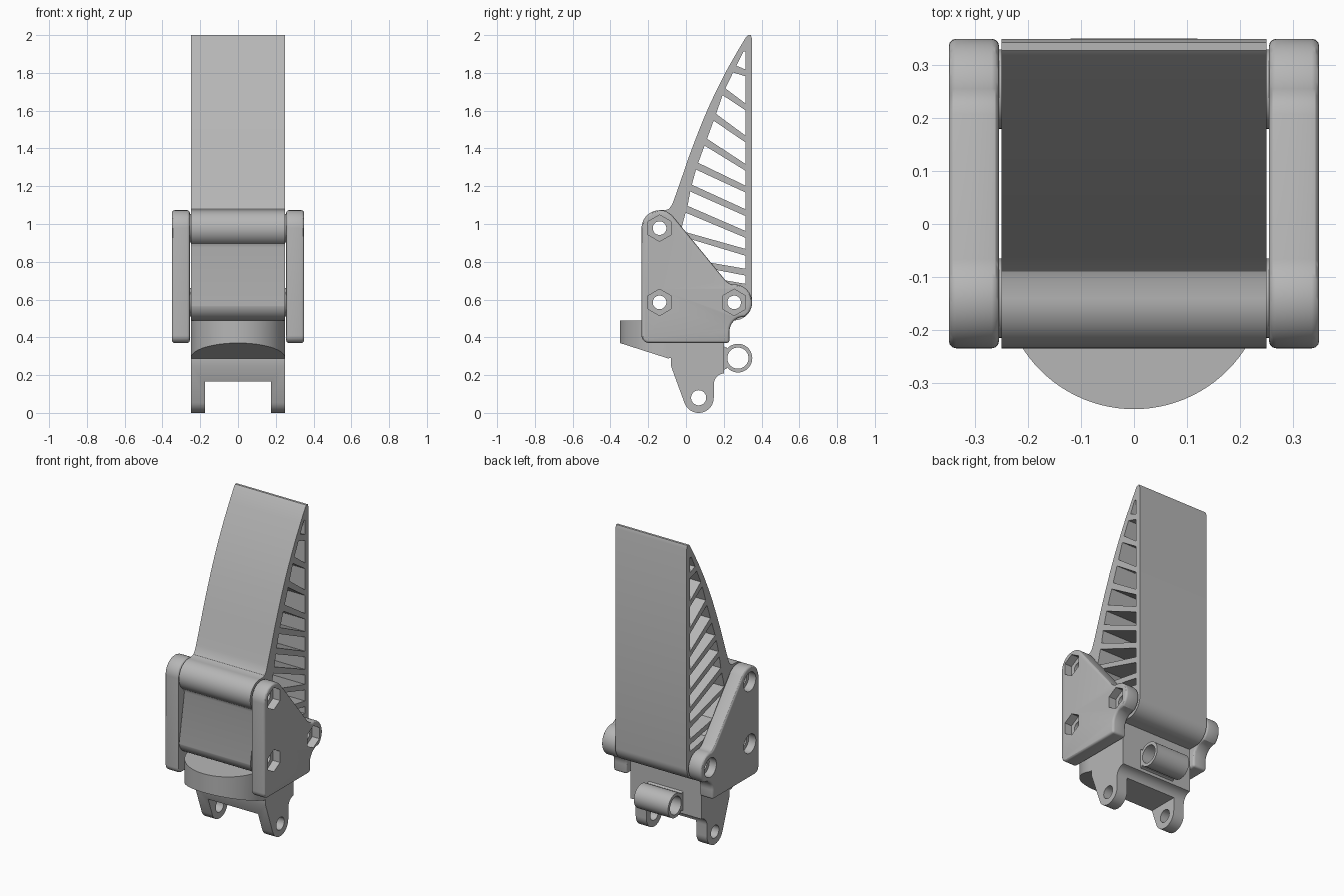
import bpy, bmesh, math
from mathutils import Matrix

if "Cube" in bpy.data.objects:
    bpy.data.objects.remove(bpy.data.objects["Cube"])

grey = bpy.data.materials.new("plain_grey")
grey.diffuse_color = (0.47, 0.47, 0.47, 1)
grey.use_nodes = True
grey.node_tree.nodes["Principled BSDF"].inputs["Base Color"].default_value = grey.diffuse_color
TURN = Matrix(((0, 0, 1), (1, 0, 0), (0, 1, 0)))   # profile (y, z) -> side plane


def arc(cy, cz, r, a0, a1, n=20):
    return [(cy + r * math.cos(math.radians(a0 + (a1 - a0) * i / n)),
             cz + r * math.sin(math.radians(a0 + (a1 - a0) * i / n))) for i in range(n + 1)]


def ring(cy, cz, r, n=40):
    return arc(cy, cz, r, 90, 450, n)[:-1]


def profile(name, loops, x0, x1):
    """Extrude a side profile (first loop outline, the rest holes) from x0 to x1."""
    cu = bpy.data.curves.new(name, 'CURVE')
    cu.dimensions, cu.fill_mode = '2D', 'BOTH'
    cu.extrude = (x1 - x0) / 2
    for pts in loops:
        sp = cu.splines.new('POLY')
        sp.points.add(len(pts) - 1)
        for p, (y, z) in zip(sp.points, pts):
            p.co = (y, z, 0, 1)
        sp.use_cyclic_u = True
    ob = bpy.data.objects.new(name, cu)
    bpy.context.collection.objects.link(ob)
    pick(ob)
    bpy.ops.object.convert(target='MESH')
    ob = bpy.context.object
    ob.data.transform(Matrix.Translation(((x0 + x1) / 2, 0, 0)) @ TURN.to_4x4())
    bm = bmesh.new()
    bm.from_mesh(ob.data)
    bmesh.ops.remove_doubles(bm, verts=bm.verts, dist=1e-5)
    bmesh.ops.dissolve_limit(bm, angle_limit=0.002, verts=bm.verts, edges=bm.edges)
    bmesh.ops.recalc_face_normals(bm, faces=bm.faces)
    bm.to_mesh(ob.data)
    bm.free()
    return ob


def pick(ob):
    bpy.ops.object.select_all(action='DESELECT')
    ob.select_set(True)
    bpy.context.view_layer.objects.active = ob


def cut(ob, cutter):
    mod = ob.modifiers.new("cut", 'BOOLEAN')
    mod.operation, mod.object, mod.solver = 'DIFFERENCE', cutter, 'EXACT'
    pick(ob)
    bpy.ops.object.modifier_apply(modifier=mod.name)
    bpy.data.objects.remove(cutter)


def finish(ob):
    ob.data.materials.clear()
    ob.data.materials.append(grey)
    pick(ob)
    bpy.ops.object.shade_smooth_by_angle(angle=math.radians(30))


BOLTS = [(-0.14, 0.978), (-0.14, 0.585), (0.255, 0.585)]

# Fin: curved front skin, straight back, slanted ribs between slots
skin = [(0.16, 0.69), (-0.035, 0.975), (0.005, 1.078), (0.026, 1.19), (0.058, 1.306),
        (0.105, 1.433), (0.153, 1.565), (0.2, 1.70), (0.258, 1.82), (0.312, 1.93)]


def inner(z):
    for (y0, z0), (y1, z1) in zip(skin, skin[1:]):
        if z <= z1:
            return y0 + (y1 - y0) * (z - z0) / (z1 - z0)
    return skin[-1][0]


ribs = [(1.93, 1.93), (1.82, 1.80), (1.70, 1.62), (1.565, 1.45), (1.433, 1.30), (1.306, 1.185),
        (1.19, 1.06), (1.078, 0.945), (0.946, 0.85), (0.785, 0.745), (0.695, 0.665)]
t = 0.018
slots = []
for (l0, r0), (l1, r1) in zip(ribs, ribs[1:]):
    slots.append([(inner(l0 - t), l0 - t), (0.315, r0 - t),
                  (0.315, r1 + t), (inner(l1 + t), l1 + t)])
outline = (arc(-0.14, 0.585, 0.095, 190, 270) + arc(0.255, 0.585, 0.095, 270, 360)
           + [(0.35, 1.98), (0.343, 2.0), (0.328, 2.0), (0.318, 1.99), (0.27, 1.91), (0.216, 1.815),
              (0.17, 1.725), (0.127, 1.635), (0.086, 1.54), (0.047, 1.44), (0.014, 1.352),
              (-0.016, 1.264), (-0.04, 1.195), (-0.063, 1.13), (-0.075, 1.10), (-0.09, 1.08),
              (-0.11, 1.073)]
           + arc(-0.14, 0.978, 0.095, 90, 240) + [(-0.18, 0.875)])
finish(profile("ribbed_fin", [outline] + slots + [ring(y, z, 0.036) for y, z in BOLTS], -0.25, 0.25))

# Side plates: bevelled, hex pockets on the right, round pockets on the left
plate_shape = (arc(-0.195, 0.41, 0.04, 180, 270, 8) + [(0.23, 0.37)]
               + arc(0.31, 0.43, 0.08, 180, 110, 8)
               + arc(0.255, 0.585, 0.095, -52, 97)
               + [(0.225, 0.688), (0.207, 0.704)] + arc(-0.14, 0.978, 0.095, 39, 180))
for side, sides, rad in ((1, 6, 0.07), (-1, 40, 0.06)):
    x0, x1 = sorted((side * 0.255, side * 0.35))
    plate = profile("right_plate" if side > 0 else "left_plate", [plate_shape], x0, x1)
    bev = plate.modifiers.new("bevel", 'BEVEL')
    bev.width, bev.segments, bev.use_clamp_overlap = 0.014, 3, False
    bev.limit_method, bev.angle_limit = 'ANGLE', math.radians(45)
    pick(plate)
    bpy.ops.object.modifier_apply(modifier=bev.name)
    for y, z in BOLTS:
        cut(plate, profile("hole_cutter", [ring(y, z, 0.036)], x0 - 0.1, x1 + 0.1))
        p0, p1 = sorted((side * 0.30, side * 0.40))
        cut(plate, profile("pocket_cutter", [ring(y, z, rad, sides)], p0, p1))
    finish(plate)

# Bolt spacers bridging the thin gap beside the fin
for i, (y, z) in enumerate(BOLTS):
    for s in (-1, 1):
        a, b = sorted((s * 0.245, s * 0.26))
        finish(profile("bolt_spacer", [ring(y, z, 0.075), ring(y, z, 0.036)], a, b))

# Lower bracket with two legs
body = ([(-0.1, 0.489), (-0.1, 0.29), (-0.08, 0.29), (-0.08, 0.25)]
        + arc(0.067, 0.08, 0.08, 198, 360) + arc(0.207, 0.15, 0.06, 180, 95, 8)
        + [(0.2, 0.489)])
bracket = profile("leg_bracket", [body, ring(0.067, 0.08, 0.04)], -0.25, 0.25)
cut(bracket, profile("slot_cutter", [[(-0.3, -0.1), (0.4, -0.1), (0.4, 0.165), (-0.3, 0.165)]],
                     -0.175, 0.175))
finish(bracket)

# Cross tube behind the bracket, with its short web
finish(profile("cross_tube", [ring(0.275, 0.29, 0.076), ring(0.275, 0.29, 0.056)], -0.12, 0.12))
finish(profile("tube_web", [[(0.18, 0.22), (0.216, 0.235), (0.216, 0.345), (0.18, 0.36)]], -0.12, 0.12))

# Round front disc with a sloping underside
bm = bmesh.new()
bmesh.ops.create_cone(bm, cap_ends=True, segments=96, radius1=0.25, radius2=0.25, depth=0.29,
                      matrix=Matrix.Translation((0, -0.1, 0.344)))
for co, no in (((0, -0.35, 0.37), (0, -0.08, -0.25)), ((0, -0.09, 0), (0, 1, 0))):
    res = bmesh.ops.bisect_plane(bm, geom=bm.verts[:] + bm.edges[:] + bm.faces[:],
                                 plane_co=co, plane_no=no, clear_outer=True)
    bmesh.ops.holes_fill(bm, edges=[e for e in bm.edges if e.is_boundary], sides=0)
bmesh.ops.recalc_face_normals(bm, faces=bm.faces)
me = bpy.data.meshes.new("front_disc")
bm.to_mesh(me)
bm.free()
disc = bpy.data.objects.new("front_disc", me)
bpy.context.collection.objects.link(disc)
finish(disc)
